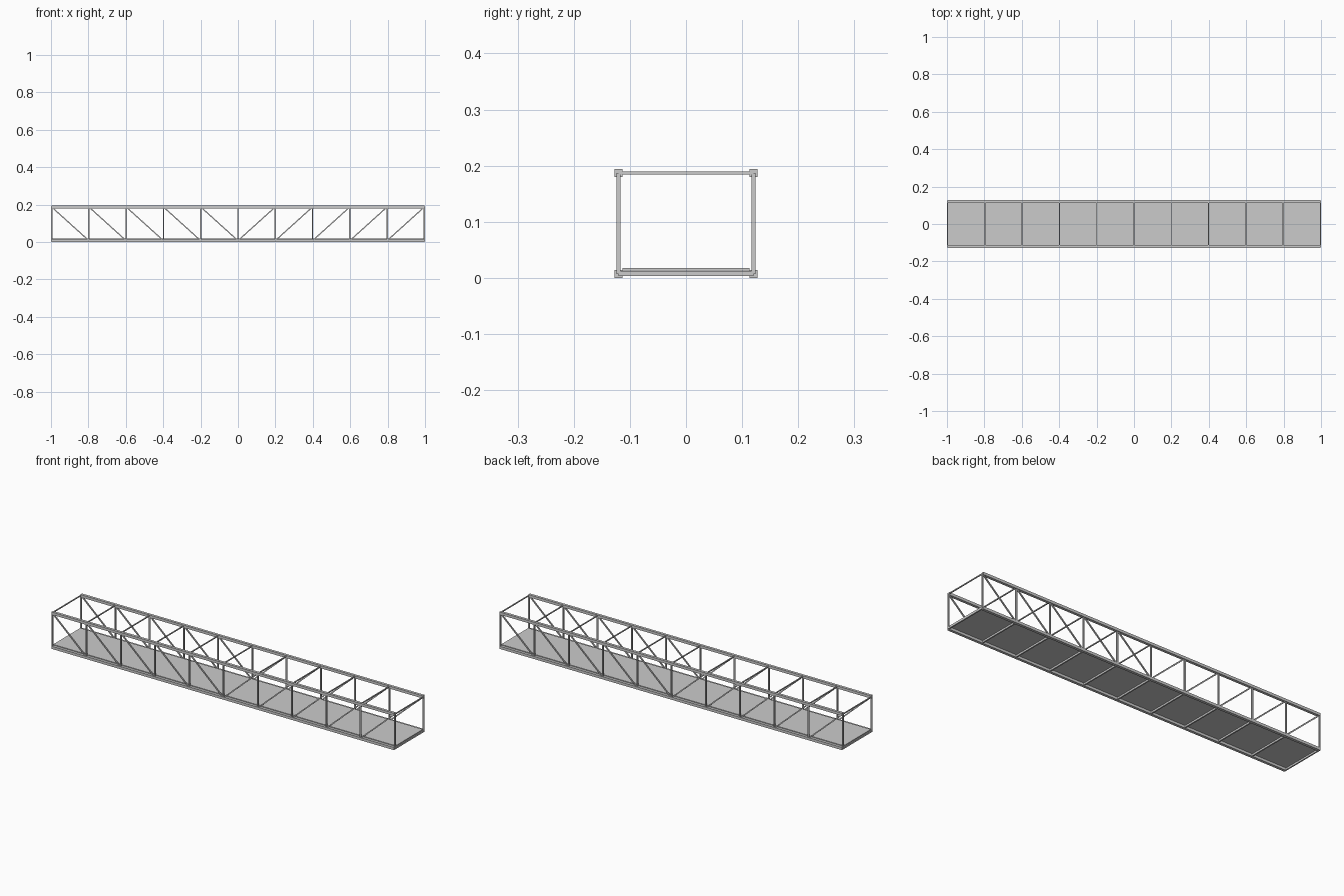
import bpy
from mathutils import Vector

if "Cube" in bpy.data.objects:
    bpy.data.objects.remove(bpy.data.objects["Cube"])

STEP = 0.1993            # panel spacing
Y, ZB, ZT = 0.12, 0.007, 0.187
END = 5 * STEP


def box(name, center, size):
    bpy.ops.mesh.primitive_cube_add(size=1, location=center)
    o = bpy.context.object
    o.name = name
    o.scale = size
    return o


def bar(name, a, b, width):
    # square bar between two points in a vertical side plane
    a, b = Vector(a), Vector(b)
    d = b - a
    o = box(name, (a + b) / 2, (width, width, d.length))
    o.rotation_euler = d.to_track_quat('Z', 'Y').to_euler()
    return o


# Chords, posts and diagonals of both side trusses
for side, y in (("front", -Y), ("back", Y)):
    for level, z in (("bottom", ZB), ("top", ZT)):
        box(f"{side}_{level}_chord", (0, y, z), (2 * END, 0.014, 0.014))
    for i in range(-5, 6):
        box(f"{side}_post", (i * STEP, y, (ZB + ZT) / 2), (0.007, 0.007, ZT - ZB))
    # diagonals lean down towards the middle of the span
    for i in range(5):
        for s in (-1, 1):
            bar(f"{side}_diagonal", (s * i * STEP, y, ZB),
                (s * (i + 1) * STEP, y, ZT), 0.006)

# Cross members: floor beams below, thin struts above
for i in range(-5, 6):
    box("floor_beam", (i * STEP, 0, ZB + 0.0005), (0.007, 2 * Y, 0.009))
    box("top_strut", (i * STEP, 0, ZT), (0.005, 2 * Y, 0.005))

# Walkway deck
box("deck", (0, 0, 0.0155), (2 * END, 0.226, 0.005))
